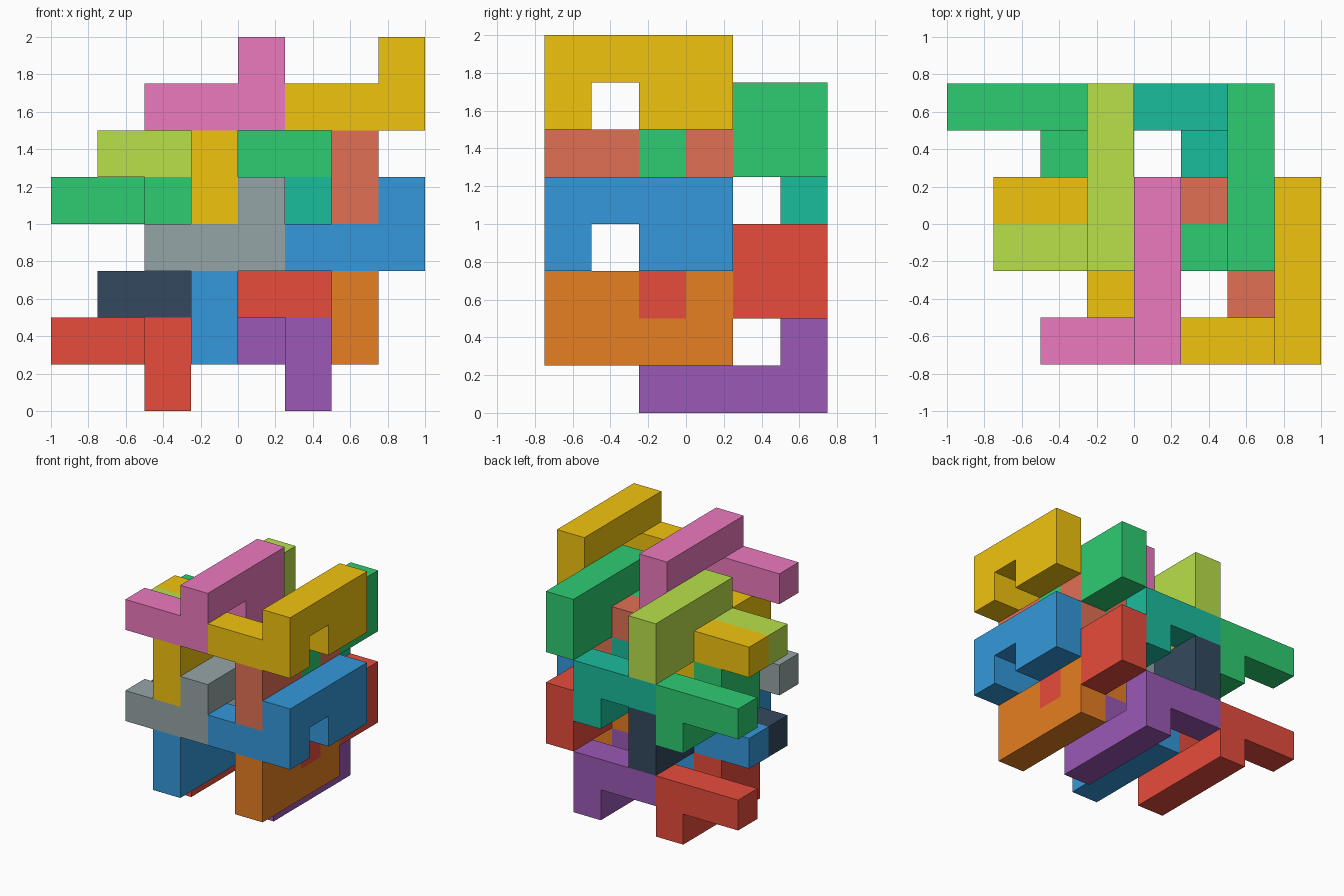
import bpy, bmesh, math
from mathutils import Matrix, Vector

if "Cube" in bpy.data.objects:
    bpy.data.objects.remove(bpy.data.objects["Cube"])

U = 0.25  # size of one cell


def linear(hex_code):
    vals = [int(hex_code[i:i + 2], 16) / 255 for i in (0, 2, 4)]
    return [v / 12.92 if v <= 0.04045 else ((v + 0.055) / 1.055) ** 2.4 for v in vals] + [1]


materials = {}


def material(hex_code):
    if hex_code not in materials:
        m = bpy.data.materials.new("paint_" + hex_code)
        m.diffuse_color = linear(hex_code)
        m.use_nodes = True
        m.node_tree.nodes["Principled BSDF"].inputs["Base Color"].default_value = m.diffuse_color
        materials[hex_code] = m
    return materials[hex_code]


def extrude_x(bm, faces, dx):
    geom = bmesh.ops.extrude_face_region(bm, geom=faces)["geom"]
    verts = [g for g in geom if isinstance(g, bmesh.types.BMVert)]
    bmesh.ops.translate(bm, vec=(dx, 0, 0), verts=verts)


def puzzle_piece(name, origin, flipped, hex_code):
    bm = bmesh.new()
    # notched plate, one cell thick, with the arm's root as its own face
    pts = [(0, 0), (1, 0), (1, 1), (0, 1), (2, 1), (2, 0), (4, 0), (4, 2), (0, 2)]
    v = [bm.verts.new((2, y, z)) for y, z in pts]
    root = bm.faces.new(v[0:4])
    rest = bm.faces.new([v[3], v[2], v[4], v[5], v[6], v[7], v[8]])
    extrude_x(bm, [root, rest], 1)
    # two-cell arm
    bm.faces.ensure_lookup_table()
    root = [f for f in bm.faces
            if (f.calc_center_median() - Vector((2, 0.5, 0.5))).length < 1e-4]
    extrude_x(bm, root, -2)
    # half turn about x for the interlocking partners, then place on the cell grid
    turn = Matrix.Rotation(math.pi if flipped else 0, 4, 'X')
    place = Matrix.Translation(Vector(origin) - Vector((4, 3, 0)))
    bm.transform(Matrix.Scale(U, 4) @ place @ turn)
    bmesh.ops.recalc_face_normals(bm, faces=bm.faces)
    mesh = bpy.data.meshes.new(name)
    bm.to_mesh(mesh)
    bm.free()
    mesh.materials.append(material(hex_code))
    bpy.context.collection.objects.link(bpy.data.objects.new(name, mesh))


# kind: origin of the upper right piece, flipped,
# colours for upper right, upper left, lower right, lower left
KINDS = {
    "front_top": ((5, 0, 6), False, ("f1c40f", "ec7abf", "3498db", "95a5a6")),
    "back_top": ((4, 2, 5), False, ("2ecc71", "b8e04a", "e74c3c", "34495e")),
    "front_under": ((4, 4, 6), True, ("e17055", "f1c40f", "e67e22", "3498db")),
    "back_under": ((3, 6, 5), True, ("1abc9c", "2ecc71", "9b59b6", "e74c3c")),
}

# every kind repeats three cells to the left and three cells down
for kind, ((x, y, z), flipped, colours) in KINDS.items():
    for n, colour in enumerate(colours):
        left, low = n % 2, n // 2
        name = f"{('upper', 'lower')[low]}_{('right', 'left')[left]}_{kind}_piece"
        puzzle_piece(name, (x - 3 * left, y, z - 3 * low), flipped, colour)
